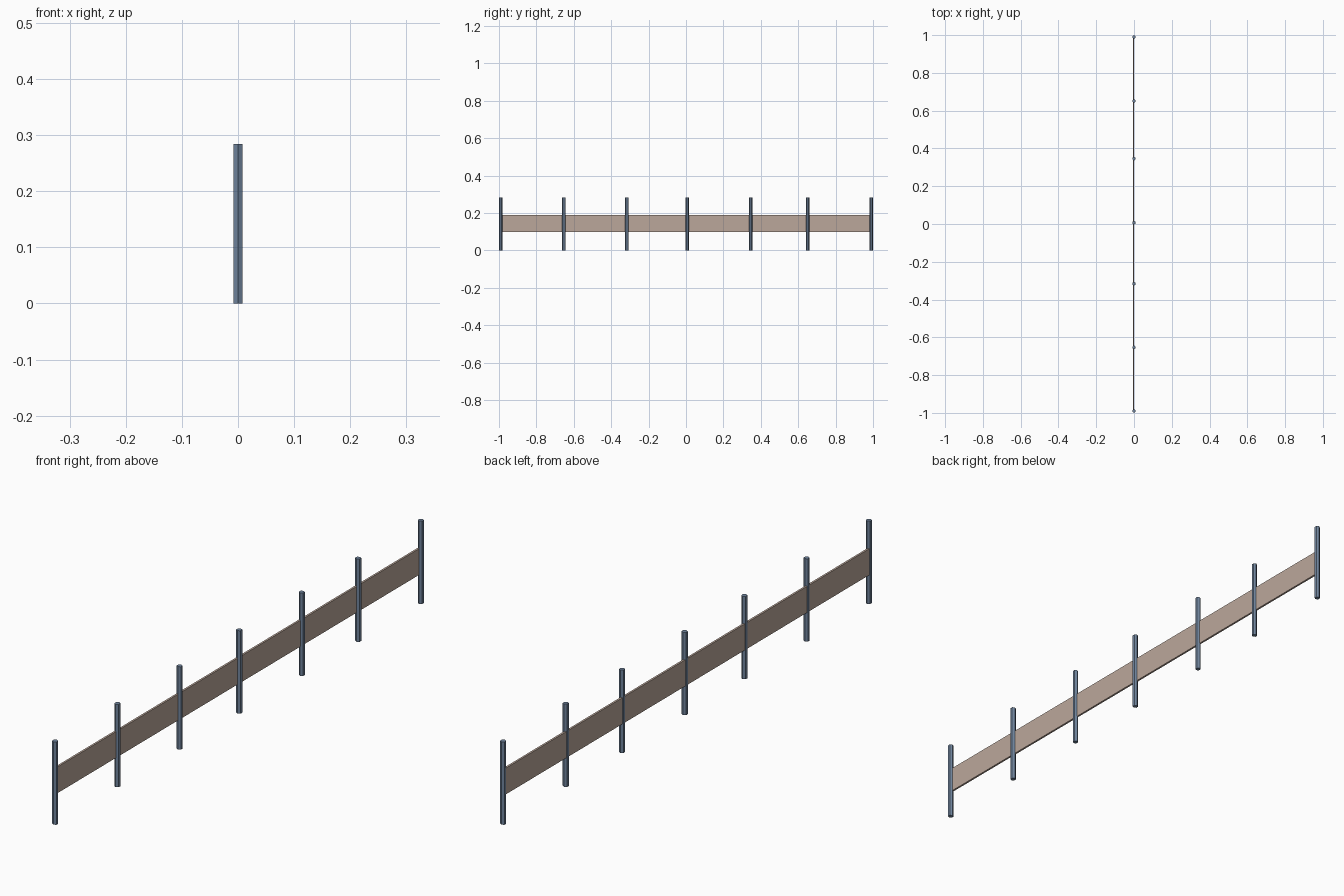
import bpy
from math import pi

if "Cube" in bpy.data.objects:
    bpy.data.objects.remove(bpy.data.objects["Cube"])

H = 0.284          # post height
R = 0.0095         # hexagon radius, corners point along y


def material(name, rgb):
    m = bpy.data.materials.new(name)
    m.diffuse_color = (*rgb, 1)
    m.use_nodes = True
    m.node_tree.nodes["Principled BSDF"].inputs["Base Color"].default_value = m.diffuse_color
    return m


steel = material("blue grey steel", (0.165, 0.235, 0.34))
board = material("pale brown board", (0.50, 0.39, 0.33))

# Hexagonal posts
posts_y = [-0.990, -0.653, -0.316, 0.007, 0.346, 0.651, 0.990]
for i, y in enumerate(posts_y):
    bpy.ops.mesh.primitive_cylinder_add(vertices=6, radius=R, depth=H,
                                        location=(0, y, H / 2))
    post = bpy.context.object
    post.name = f"post_{i + 1}"
    post.data.materials.append(steel)

# Flat boards spanning between neighbouring posts
for i, (a, b) in enumerate(zip(posts_y, posts_y[1:])):
    bpy.ops.mesh.primitive_cube_add(size=1, location=(-0.003, (a + b) / 2, 0.145))
    plank = bpy.context.object
    plank.name = f"board_{i + 1}"
    plank.scale = (0.007, b - a - 0.012, 0.09)
    plank.data.materials.append(board)
